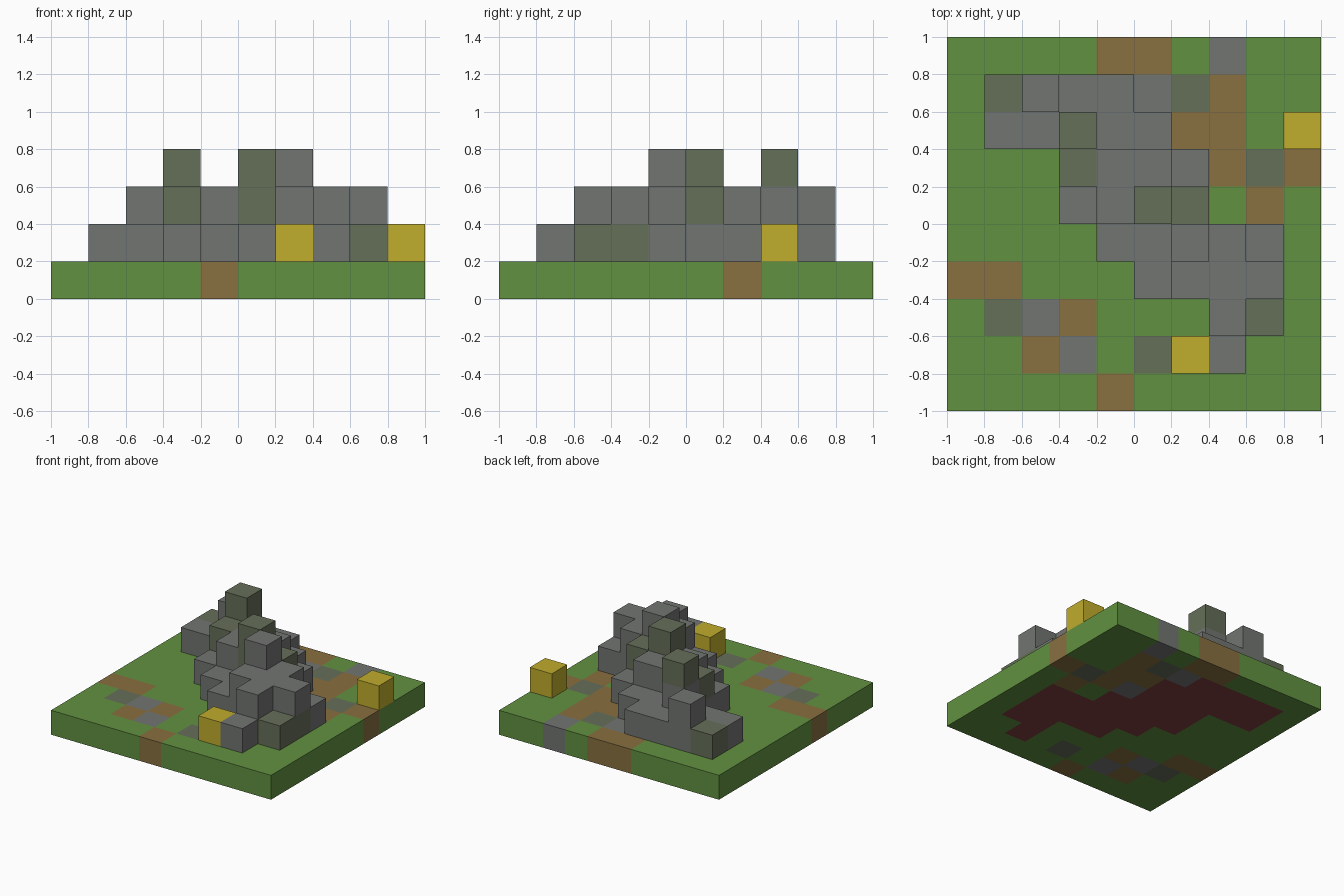
import bpy, bmesh
from mathutils import Vector

cube = bpy.data.objects.get("Cube")
if cube:
    bpy.data.objects.remove(cube, do_unlink=True)

CELL = 0.2
COUNT = 10


def linear(c):
    c /= 255
    return c / 12.92 if c <= 0.04045 else ((c + 0.055) / 1.055) ** 2.4


def material(name, *rgb):
    mat = bpy.data.materials.new(name)
    color = [linear(c) for c in rgb] + [1.0]
    mat.use_nodes = True
    mat.node_tree.nodes["Principled BSDF"].inputs["Base Color"].default_value = color
    mat.diffuse_color = color
    return mat


# One letter per colour
PALETTE = {
    "g": material("grass green", 97, 145, 64),
    "b": material("dirt brown", 136, 112, 64),
    "s": material("stone grey", 114, 117, 114),
    "m": material("mossy stone", 101, 110, 88),
    "y": material("gold yellow", 192, 173, 44),
    "r": material("red clay", 125, 65, 60),
}
LETTERS = list(PALETTE)

SIDES = [Vector(d) for d in ((1, 0, 0), (-1, 0, 0), (0, 1, 0), (0, -1, 0), (0, 0, 1), (0, 0, -1))]


def build_blocks(name, blocks, hidden_below=False):
    """Join unit blocks {(i, j, level): letter} into one shell of outer faces."""
    bm = bmesh.new()
    for pos, letter in blocks.items():
        for d in SIDES:
            neighbour = tuple(int(p + s) for p, s in zip(pos, d))
            if neighbour in blocks or (hidden_below and neighbour[2] == 0):
                continue
            u = Vector((d.y, d.z, d.x))
            v = d.cross(u)
            centre = Vector(pos) + Vector((0.5, 0.5, 0.5)) + d / 2
            corners = [centre + (a * u + b * v) / 2
                       for a, b in ((-1, -1), (1, -1), (1, 1), (-1, 1))]
            face = bm.faces.new([bm.verts.new(
                (c - Vector((COUNT / 2, COUNT / 2, 0))) * CELL) for c in corners])
            face.material_index = LETTERS.index(letter)
    bmesh.ops.remove_doubles(bm, verts=bm.verts, dist=0.001)
    mesh = bpy.data.meshes.new(name)
    bm.to_mesh(mesh)
    bm.free()
    for mat in PALETTE.values():
        mesh.materials.append(mat)
    obj = bpy.data.objects.new(name, mesh)
    bpy.context.collection.objects.link(obj)
    return obj


def read_layer(rows, level):
    """Rows run from the back to the front, columns from right to left."""
    return {(i, COUNT - 1 - k, level): letter
            for k, row in enumerate(rows.split())
            for i, letter in enumerate(row) if letter != "."}


# Ground slab, with clay under the rocks
ground = read_layer("""
ggggbbgsgg
grrrrsmbgg
grrrrrbbgg
gggrrrsbmb
gggrrrrgbg
ggggrrrrrg
bbgggrrrrg
gmsbgggrrg
ggbsgmgrgg
ggggbggggg""", 0)
build_blocks("ground_slab", ground)

# Rock pile, in three layers
rocks = read_layer("""
..........
.msss.....
.sssss....
...ssss...
...ssss...
....sssss.
.....sssm.
.......sm.
.......s..
..........""", 1)
rocks |= read_layer("""
..........
..s.......
...s......
...mss....
....smm...
......ss..
......sss.
.......s..
..........
..........""", 2)
rocks |= {(3, 7, 3): "m", (5, 5, 3): "m", (6, 4, 3): "s"}
build_blocks("rock_pile", rocks, hidden_below=True)

# Loose gold blocks
build_blocks("gold_block_front", {(6, 1, 1): "y"}, hidden_below=True)
build_blocks("gold_block_left", {(9, 7, 1): "y"}, hidden_below=True)
